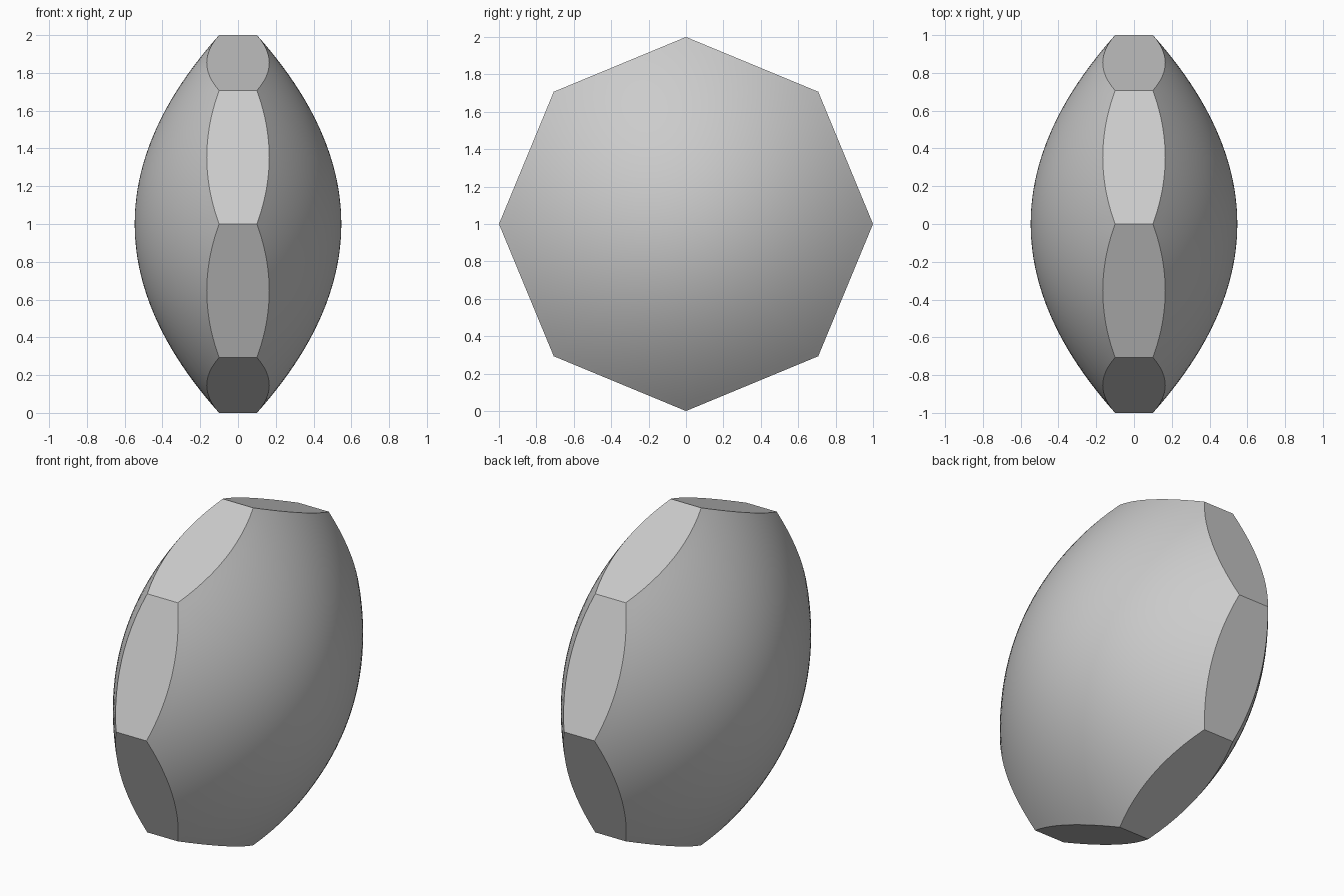
import bpy
import bmesh
from math import cos, sin, pi, radians

SIDES = 8          # flat facets around the rim
STEPS = 12         # divisions along each facet
RINGS = 24         # rings from the middle of a dome to its rim
EDGE, BULGE = 0.1, 0.447
COUNT = SIDES * STEPS

if "Cube" in bpy.data.objects:
    bpy.data.objects.remove(bpy.data.objects["Cube"])

grey = bpy.data.materials.new("plain grey")
grey.use_nodes = True
colour = (0.6, 0.6, 0.6, 1)
grey.diffuse_color = colour
grey.node_tree.nodes["Principled BSDF"].inputs["Base Color"].default_value = colour


def rim_radius(angle):
    """Distance from the centre to the octagon outline."""
    half = pi / SIDES
    return cos(half) / cos(angle % (2 * half) - half)


def dome_point(bm, side, angle, radius):
    """Point on one parabolic dome."""
    x = side * (EDGE + BULGE * (1 - radius * radius))
    return bm.verts.new((x, radius * cos(angle), 1 + radius * sin(angle)))


def add_dome(bm, side):
    """Dome trimmed to the octagon; returns its rim vertices."""
    angles = [2 * pi * i / COUNT for i in range(COUNT)]
    centre = dome_point(bm, side, 0, 0)
    rings = [[dome_point(bm, side, a, rim_radius(a) * k / RINGS) for a in angles]
             for k in range(1, RINGS + 1)]
    for i in range(COUNT):
        j = (i + 1) % COUNT
        bm.faces.new((centre, rings[0][i], rings[0][j]))
        for inner, outer in zip(rings, rings[1:]):
            bm.faces.new((inner[i], outer[i], outer[j], inner[j]))
    return rings[-1]


bm = bmesh.new()
left_rim, right_rim = add_dome(bm, 1), add_dome(bm, -1)

# Flat facets joining the two domes
for s in range(SIDES):
    span = [(s * STEPS + i) % COUNT for i in range(STEPS + 1)]
    bm.faces.new([left_rim[i] for i in span] + [right_rim[i] for i in reversed(span)])

bmesh.ops.recalc_face_normals(bm, faces=bm.faces)
mesh = bpy.data.meshes.new("faceted_lens")
bm.to_mesh(mesh)
bm.free()
mesh.materials.append(grey)

lens = bpy.data.objects.new("faceted_lens", mesh)
bpy.context.collection.objects.link(lens)
bpy.ops.object.select_all(action="DESELECT")
lens.select_set(True)
bpy.context.view_layer.objects.active = lens
bpy.ops.object.shade_smooth_by_angle(angle=radians(25))
